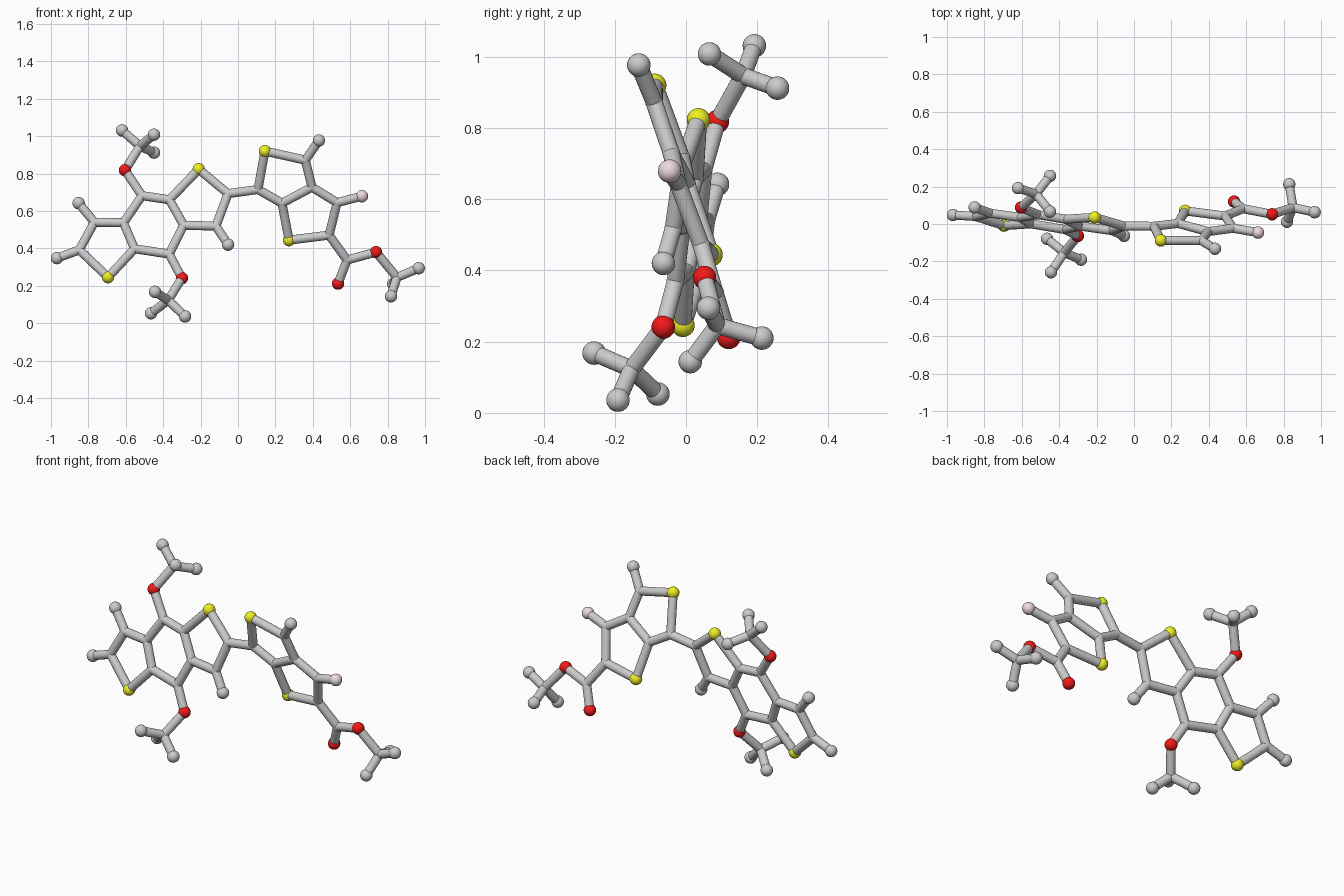
import bpy
from mathutils import Vector

if "Cube" in bpy.data.objects:
    bpy.data.objects.remove(bpy.data.objects["Cube"])

BALL, STICK = 0.033, 0.024


def left(x, z):       # tilted plane of the left fused rings
    return Vector((x, 0.012 - 0.137 * (x + 0.45) + 0.191 * (z - 0.53), z))


def right(x, z):      # tilted plane of the right fused rings
    return Vector((x, -0.088 - 0.084 * (x - 0.144) - 0.355 * (z - 0.92), z))


def material(name, rgb):
    m = bpy.data.materials.new(name)
    m.diffuse_color = (*rgb, 1)
    m.use_nodes = True
    m.node_tree.nodes["Principled BSDF"].inputs["Base Color"].default_value = m.diffuse_color
    return m


MATS = {
    "sulfur": material("yellow", (0.86, 0.86, 0.02)),
    "oxygen": material("red", (0.9, 0.01, 0.01)),
    "fluorine": material("pink", (0.86, 0.7, 0.75)),
}

atoms = {}
# left fused rings: hexagon h, upper and lower five-rings
for n, x, z in [
    ("h1", -0.513, 0.682), ("h2", -0.367, 0.66), ("h3", -0.29, 0.524),
    ("h4", -0.368, 0.37), ("h5", -0.553, 0.398), ("h6", -0.612, 0.537),
    ("sulfur_a", -0.21, 0.823), ("a1", -0.053, 0.693), ("a2", -0.118, 0.519),
    ("end_a", -0.053, 0.42),
    ("sulfur_b", -0.695, 0.246), ("b1", -0.848, 0.392), ("b2", -0.768, 0.54),
    ("end_b", -0.852, 0.642), ("end_c", -0.968, 0.348),
    ("oxygen_a", -0.604, 0.818), ("oxygen_b", -0.3, 0.241),
]:
    atoms[n] = left(x, z)
# right fused rings and the acid group
for n, x, z in [
    ("c1", 0.107, 0.715), ("sulfur_c", 0.144, 0.92), ("c2", 0.36, 0.872),
    ("c3", 0.396, 0.727), ("c4", 0.235, 0.642), ("end_d", 0.433, 0.977),
    ("sulfur_d", 0.273, 0.444), ("d1", 0.487, 0.471), ("d2", 0.53, 0.645),
    ("fluorine", 0.663, 0.679), ("e1", 0.583, 0.338),
]:
    atoms[n] = right(x, z)
# branched tips that leave the ring planes
for n, *p in [
    ("oxygen_c", 0.535, 0.12, 0.212), ("oxygen_d", 0.738, 0.052, 0.38),
    ("f1", 0.85, 0.088, 0.245), ("end_f1", 0.966, 0.063, 0.294),
    ("end_f2", 0.818, 0.012, 0.144), ("end_f3", 0.83, 0.213, 0.21),
    ("g1", -0.524, 0.16, 0.947), ("end_g1", -0.62, 0.192, 1.031),
    ("end_g2", -0.449, 0.066, 1.008), ("end_g3", -0.449, 0.257, 0.912),
    ("k1", -0.373, -0.153, 0.123), ("end_k1", -0.444, -0.258, 0.168),
    ("end_k2", -0.465, -0.079, 0.053), ("end_k3", -0.283, -0.191, 0.036),
]:
    atoms[n] = Vector(p)

# each chain is a run of joined atoms
chains = """h1 h2 h3 h4 h5 h6 h1
h2 sulfur_a a1 a2 h3
a2 end_a
h5 sulfur_b b1 b2 h6
b2 end_b
b1 end_c
h1 oxygen_a g1 end_g1
end_g2 g1 end_g3
h4 oxygen_b k1 end_k1
end_k2 k1 end_k3
a1 c1 sulfur_c c2 c3 c4 c1
c2 end_d
c4 sulfur_d d1 d2 c3
d2 fluorine
d1 e1 oxygen_c
e1 oxygen_d f1 end_f1
end_f2 f1 end_f3"""


def smooth(name):
    ob = bpy.context.object
    ob.name = name
    bpy.ops.object.shade_smooth_by_angle()
    return ob


# balls: large at chain ends and coloured atoms, flush with the sticks elsewhere
for n, p in atoms.items():
    kind = n.split("_")[0]
    big = kind in MATS or kind == "end"
    bpy.ops.mesh.primitive_uv_sphere_add(segments=24, ring_count=16,
                                         radius=BALL if big else STICK * 1.04, location=p)
    ob = smooth((kind if kind in MATS else "carbon") + "_ball")
    if kind in MATS:
        ob.data.materials.append(MATS[kind])

# sticks between the balls
for line in chains.splitlines():
    run = [atoms[n] for n in line.split()]
    for a, b in zip(run, run[1:]):
        d = b - a
        bpy.ops.mesh.primitive_cylinder_add(vertices=20, radius=STICK, depth=d.length,
                                            location=(a + b) / 2,
                                            rotation=d.to_track_quat('Z', 'Y').to_euler())
        smooth("bond_stick")
